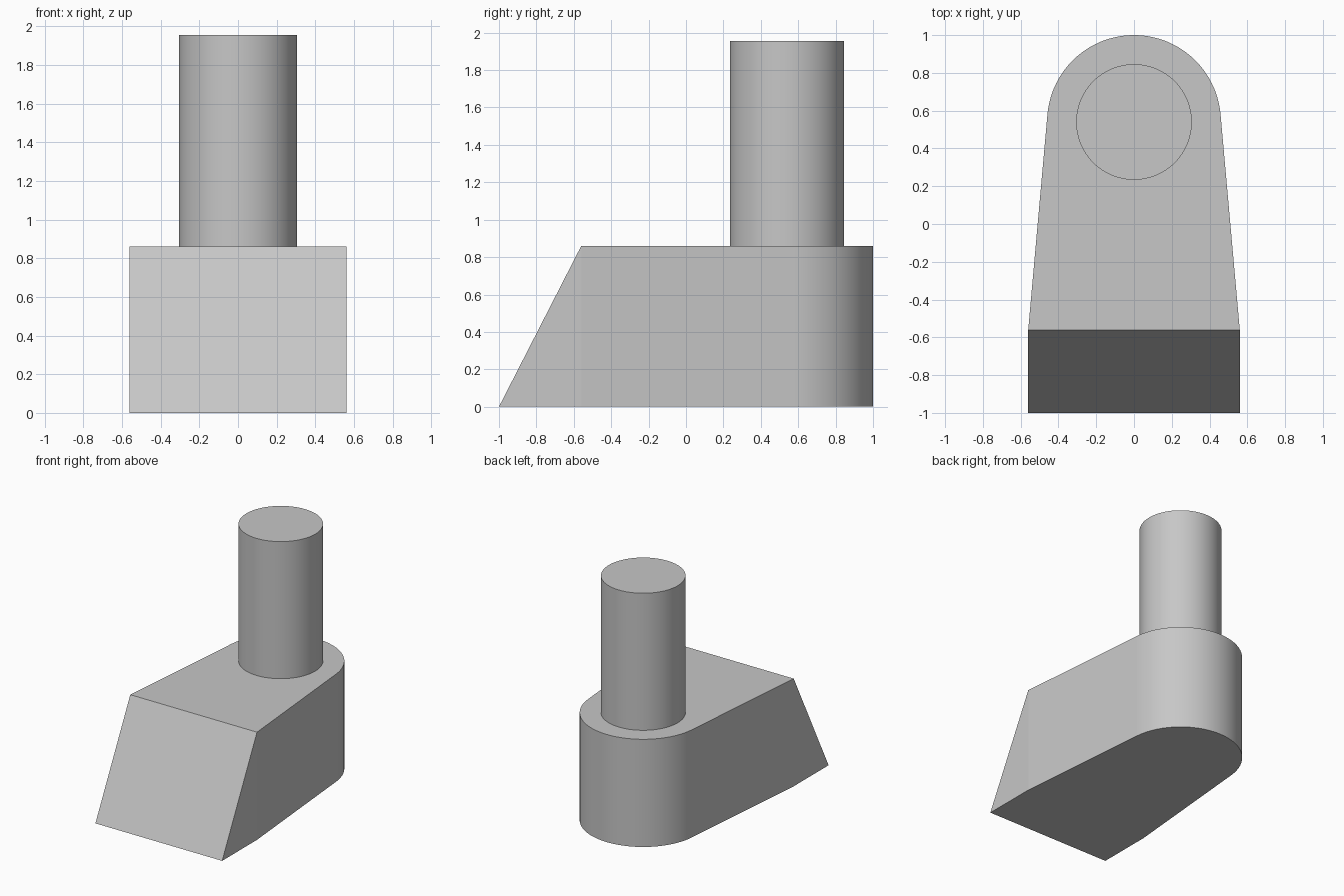
import bpy
import bmesh
from math import atan2, acos, hypot, pi, cos, sin

if "Cube" in bpy.data.objects:
    bpy.data.objects.remove(bpy.data.objects["Cube"], do_unlink=True)

grey = bpy.data.materials.new("plain grey")
colour = (0.57, 0.57, 0.57, 1)
grey.diffuse_color = colour
grey.use_nodes = True
grey.node_tree.nodes["Principled BSDF"].inputs["Base Color"].default_value = colour

HALF_WIDTH = 0.56      # blunt front end
FRONT, SHOULDER = -1.0, -0.56
CENTRE, ROUND = 0.54, 0.46
BASE_TOP, POST_TOP, POST_RADIUS = 0.86, 1.955, 0.306


def make_object(name, bm):
    bmesh.ops.recalc_face_normals(bm, faces=bm.faces)
    mesh = bpy.data.meshes.new(name)
    bm.to_mesh(mesh)
    bm.free()
    mesh.materials.append(grey)
    obj = bpy.data.objects.new(name, mesh)
    bpy.context.collection.objects.link(obj)
    return obj


# Base: tapered block with a rounded back and a sloping front
dx, dy = HALF_WIDTH, SHOULDER - CENTRE
start = atan2(dy, dx) + acos(ROUND / hypot(dx, dy))   # tangent point of the taper
steps = 64
outline = [(HALF_WIDTH, SHOULDER)]
for i in range(steps + 1):
    a = start + (pi - 2 * start) * i / steps
    outline.append((ROUND * cos(a), CENTRE + ROUND * sin(a)))
outline.append((-HALF_WIDTH, SHOULDER))

bm = bmesh.new()
low = [bm.verts.new((x, y, 0)) for x, y in outline]
high = [bm.verts.new((x, y, BASE_TOP)) for x, y in outline]
toe_left = bm.verts.new((HALF_WIDTH, FRONT, 0))
toe_right = bm.verts.new((-HALF_WIDTH, FRONT, 0))
for i in range(len(outline) - 1):
    wall = bm.faces.new((low[i], low[i + 1], high[i + 1], high[i]))
    wall.smooth = 0 < i <= steps
bm.faces.new((toe_left, low[0], high[0]))
bm.faces.new((toe_right, high[-1], low[-1]))
bm.faces.new((toe_right, toe_left, high[0], high[-1]))
bm.faces.new(high)
bm.faces.new([toe_left, toe_right] + low[::-1])
make_object("base_block", bm)

# Post: upright cylinder concentric with the rounded back
bm = bmesh.new()
bmesh.ops.create_cone(bm, cap_ends=True, segments=96, radius1=POST_RADIUS,
                      radius2=POST_RADIUS, depth=POST_TOP - BASE_TOP)
for face in bm.faces:
    face.smooth = len(face.verts) == 4
post = make_object("post", bm)
post.location = (0, CENTRE, (POST_TOP + BASE_TOP) / 2)
